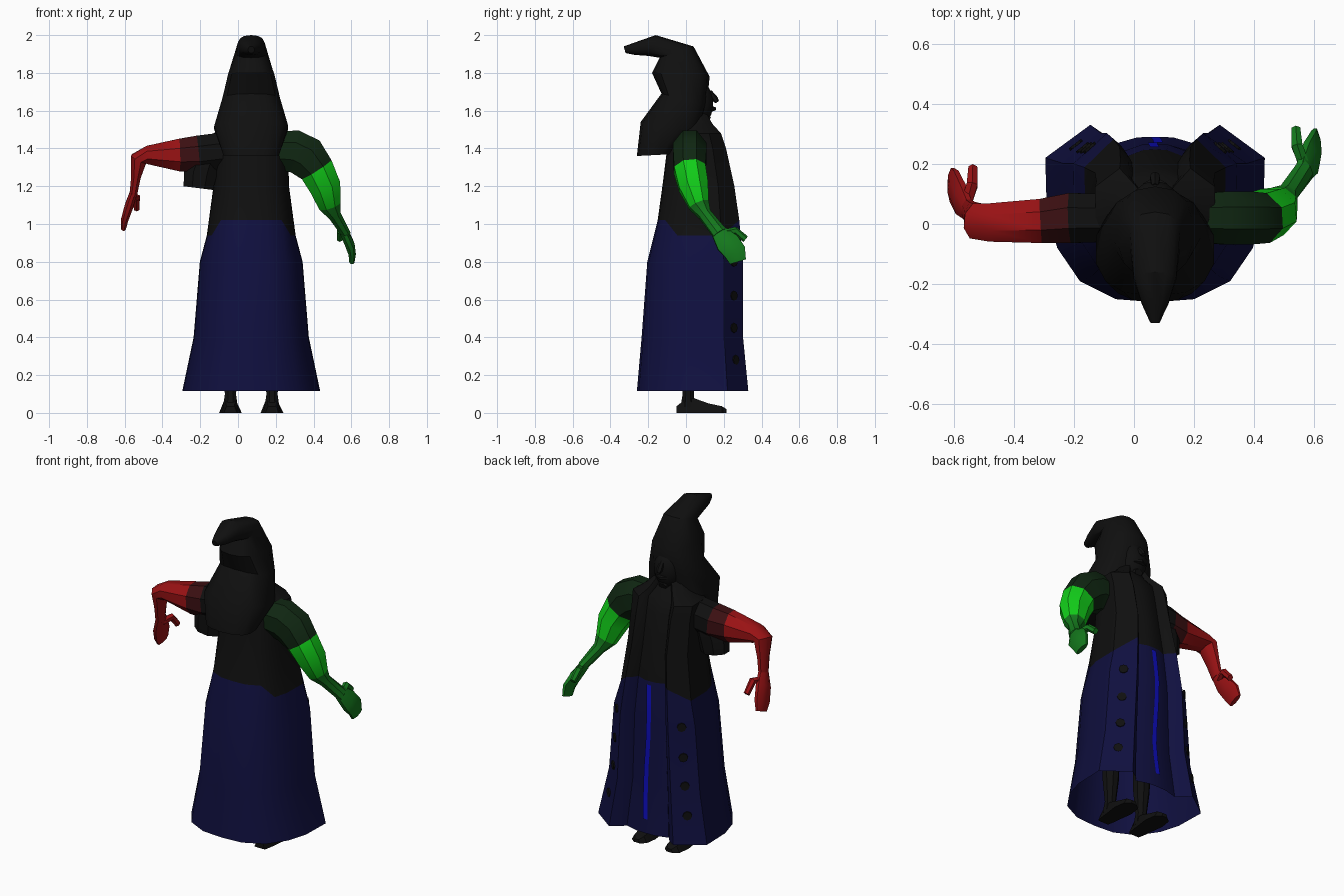
import bpy, bmesh, math
from mathutils import Vector

if "Cube" in bpy.data.objects:
    bpy.data.objects.remove(bpy.data.objects["Cube"])

CX = 0.07  # body centre line


def material(name, *rgb):
    m = bpy.data.materials.new(name)
    m.use_nodes = True
    m.diffuse_color = (*rgb, 1)
    m.node_tree.nodes["Principled BSDF"].inputs["Base Color"].default_value = (*rgb, 1)
    return m


black = material("black", 0.005, 0.005, 0.005)
navy = material("navy", 0.005, 0.005, 0.05)
blue = material("bright blue", 0.004, 0.004, 0.5)
maroon = material("maroon", 0.045, 0.005, 0.006)
red = material("red", 0.32, 0.006, 0.007)
dark_green = material("dark green", 0.005, 0.02, 0.006)
green = material("bright green", 0.006, 0.62, 0.01)
mid_green = material("mid green", 0.007, 0.19, 0.012)


def finish(name, bm, mats, angle=35):
    bmesh.ops.recalc_face_normals(bm, faces=bm.faces)
    me = bpy.data.meshes.new(name)
    bm.to_mesh(me)
    bm.free()
    for m in mats:
        me.materials.append(m)
    ob = bpy.data.objects.new(name, me)
    bpy.context.collection.objects.link(ob)
    bpy.ops.object.select_all(action='DESELECT')
    ob.select_set(True)
    bpy.context.view_layer.objects.active = ob
    bpy.ops.object.shade_smooth_by_angle(angle=math.radians(angle))
    return ob


def loft(name, rings, mats, bands=None, cap_start=True, cap_end=True):
    """Skin closed rings; bands gives a material index for each span."""
    bm = bmesh.new()
    vs = [[bm.verts.new(p) for p in r] for r in rings]
    n = len(vs[0])
    for k in range(len(vs) - 1):
        for i in range(n):
            j = (i + 1) % n
            f = bm.faces.new((vs[k][i], vs[k][j], vs[k + 1][j], vs[k + 1][i]))
            f.material_index = bands[k] if bands else 0
    if cap_start:
        bm.faces.new(vs[0]).material_index = bands[0] if bands else 0
    if cap_end:
        bm.faces.new(vs[-1]).material_index = bands[-1] if bands else 0
    return finish(name, bm, mats)


def tube(name, path, mats, bands=None, ref=(0, 1, 0), n=8):
    """Path points are x, y, z, radius along ref, radius across ref."""
    pts = [Vector(p[:3]) for p in path]
    rings = []
    for k, p in enumerate(pts):
        t = (pts[min(k + 1, len(pts) - 1)] - pts[max(k - 1, 0)]).normalized()
        u = Vector(ref)
        u = (u - t * t.dot(u)).normalized()
        v = t.cross(u)
        ring = []
        for i in range(n):
            a = math.tau * (i + 0.5) / n
            ring.append(p + u * math.cos(a) * path[k][3] * 1.06 + v * math.sin(a) * path[k][4] * 1.06)
        rings.append(ring)
    return loft(name, rings, mats, bands)


# Coat: one half plan with lapel corner and recessed inner robe, scaled by height
plan = [(0, -.26), (.13, -.25), (.25, -.19), (.325, -.08), (.36, .04), (.365, .22),
        (.215, .33), (.165, .295), (.14, .265), (.06, .288), (0, .29)]
plan += [(-x, y) for x, y in plan[-2:0:-1]]
# height, half width, back depth, front depth
levels = [(.115, .365, .26, .33), (.4, .305, .235, .302), (.8, .272, .205, .302),
          (1.02, .235, .15, .282), (1.2, .2, .125, .256), (1.4, .195, .1, .212),
          (1.48, .2, .09, .185), (1.53, .13, .07, .14), (1.6, .07, .04, .1)]


def coat_point(level, x, y):
    z, w, b, f = level
    return Vector((CX + x * w / .365, y * (b / .26 if y < 0 else f / .33), z))


def level_at(z):
    for a, b in zip(levels, levels[1:]):
        if z <= b[0]:
            t = (z - a[0]) / (b[0] - a[0])
            return [p + (q - p) * t for p, q in zip(a, b)]


rings = [[coat_point(l, x, y) for x, y in plan] for l in levels]
for p, (x, y) in zip(rings[3], plan):  # the colour edge dips at the sides
    if abs(x) > .3:
        p.z -= .08
loft("coat", rings, [navy, black], [0] * 3 + [1] * 5, cap_start=False)

# Bright stripe down the inner robe
bm = bmesh.new()
rows = []
for k in range(9):
    z = .2 + .1 * k
    c = coat_point(level_at(z), .012 * math.sin(k * .8), .29) + Vector((0, .006, 0))
    rows.append([bm.verts.new(c + Vector((s * .015, 0, 0))) for s in (-1, 1)])
for a, b in zip(rows, rows[1:]):
    bm.faces.new((a[0], a[1], b[1], b[0]))
finish("robe_stripe", bm, [blue])

# Buttons on the two angled front panels
for side, label in ((1, "left"), (-1, "right")):
    for k, z in enumerate((.28, .45, .62, .8)):
        lv = level_at(z)
        a, b = coat_point(lv, side * .365, .22), coat_point(lv, side * .215, .33)
        d = (b - a).normalized()
        out = Vector((side * abs(d.y), abs(d.x), 0))
        c = a.lerp(b, .5)
        discs = [[c + out * h + d * math.cos(math.tau * i / 8) * .026
                  + Vector((0, 0, math.sin(math.tau * i / 8) * .026)) for i in range(8)]
                 for h in (-.002, .007)]
        loft(f"{label}_button_{k + 1}", discs, [black])

# Hooded hair with a tail bent backwards: back y, z, front y, z, half width
hood = [(-.26, 1.36, -.07, 1.37, .15), (-.24, 1.54, .07, 1.48, .2),
        (-.13, 1.69, .11, 1.63, .155), (-.18, 1.8, .125, 1.78, .125),
        (-.14, 1.88, .04, 1.94, .085), (-.2, 1.89, -.16, 2.0, .072),
        (-.27, 1.895, -.26, 1.965, .045), (-.32, 1.905, -.33, 1.94, .017)]
rings = []
for yb, zb, yf, zf, w in hood:
    back, front = Vector((CX, yb, zb)), Vector((CX, yf, zf))
    ring = []
    for i in range(14):
        a = math.tau * i / 14
        c, s = math.cos(a), math.sin(a)
        c = math.copysign(abs(c) ** .8, c)
        s = math.copysign(abs(s) ** .8, s)
        ring.append(back.lerp(front, .5 + c / 2) + Vector((s * w, 0, 0)))
    rings.append(ring)
loft("hood", rings, [black])

# Face with nose, lips and chin
bm = bmesh.new()
bmesh.ops.create_uvsphere(bm, u_segments=14, v_segments=9, radius=1)
for v in bm.verts:
    v.co = Vector((CX + v.co.x * .085, .06 + v.co.y * .085, 1.64 + v.co.z * .12))
finish("face", bm, [black])
tube("nose", [(CX, .125, 1.7, .012, .012), (CX, .155, 1.66, .018, .016), (CX, .165, 1.645, .012, .01)],
     [black], ref=(1, 0, 0), n=6)
tube("lips", [(CX - .035, .125, 1.61, .012, .01), (CX, .142, 1.61, .017, .013),
              (CX + .035, .125, 1.61, .012, .01)], [black], n=6)
tube("chin", [(CX, .08, 1.57, .04, .03), (CX, .125, 1.55, .025, .018)], [black], ref=(1, 0, 0))

# Left arm, hanging
tube("left_arm", [(.18, .02, 1.39, .08, .1), (.3, .02, 1.385, .09, .115), (.36, .02, 1.355, .09, .115),
                  (.415, .02, 1.29, .085, .095), (.46, .04, 1.2, .08, .085), (.485, .07, 1.1, .055, .06),
                  (.51, .1, 1.05, .035, .035), (.57, .18, .95, .04, .025)],
     [dark_green, green, mid_green], [0, 0, 0, 1, 1, 2, 2])
tube("left_hand", [(.56, .17, .96, .04, .024), (.588, .22, .9, .065, .026), (.603, .26, .85, .06, .02),
                   (.603, .275, .8, .045, .014)], [mid_green])
tube("left_thumb", [(.565, .2, .95, .02, .02), (.542, .26, .965, .02, .02), (.538, .315, .92, .016, .018)],
     [mid_green], ref=(1, 0, 0), n=6)

# Right arm, bent at the elbow
tube("right_arm", [(-.05, .02, 1.39, .08, .1), (-.21, .02, 1.37, .085, .1), (-.31, .01, 1.365, .075, .088),
                   (-.48, .005, 1.365, .065, .05), (-.525, .01, 1.345, .06, .045), (-.54, .03, 1.25, .045, .026),
                   (-.555, .05, 1.15, .035, .02)],
     [black, maroon, red], [0, 1, 2, 2, 2, 2])
tube("right_hand", [(-.552, .045, 1.17, .035, .02), (-.575, .08, 1.1, .055, .024), (-.598, .125, 1.03, .06, .02),
                    (-.606, .145, .98, .045, .014)], [red])
tube("right_thumb", [(-.558, .07, 1.13, .02, .02), (-.538, .13, 1.14, .02, .02), (-.536, .185, 1.08, .016, .018)],
     [red], ref=(1, 0, 0), n=6)
tube("right_sleeve_drape", [(-.17, .02, 1.36, .07, .08), (-.2, .02, 1.27, .07, .09), (-.21, .02, 1.19, .06, .08)],
     [black])

# Legs and shoes
for x, label in ((.18, "left"), (-.04, "right")):
    tube(f"{label}_leg", [(x, .02, .5, .05, .05), (x, .015, .25, .045, .045), (x, .012, .1, .03, .03),
                          (x, .01, .03, .04, .04)], [black], ref=(1, 0, 0))
    shoe = []
    for y, w, h in ((-.05, .035, .035), (0, .045, .075), (.05, .05, .075), (.12, .06, .05), (.19, .05, .035), (.215, .02, .02)):
        shoe.append([(x + s * w, y, z) for s, z in ((-1, 0), (1, 0), (.6, h), (-.6, h))])
    loft(f"{label}_shoe", shoe, [black])
